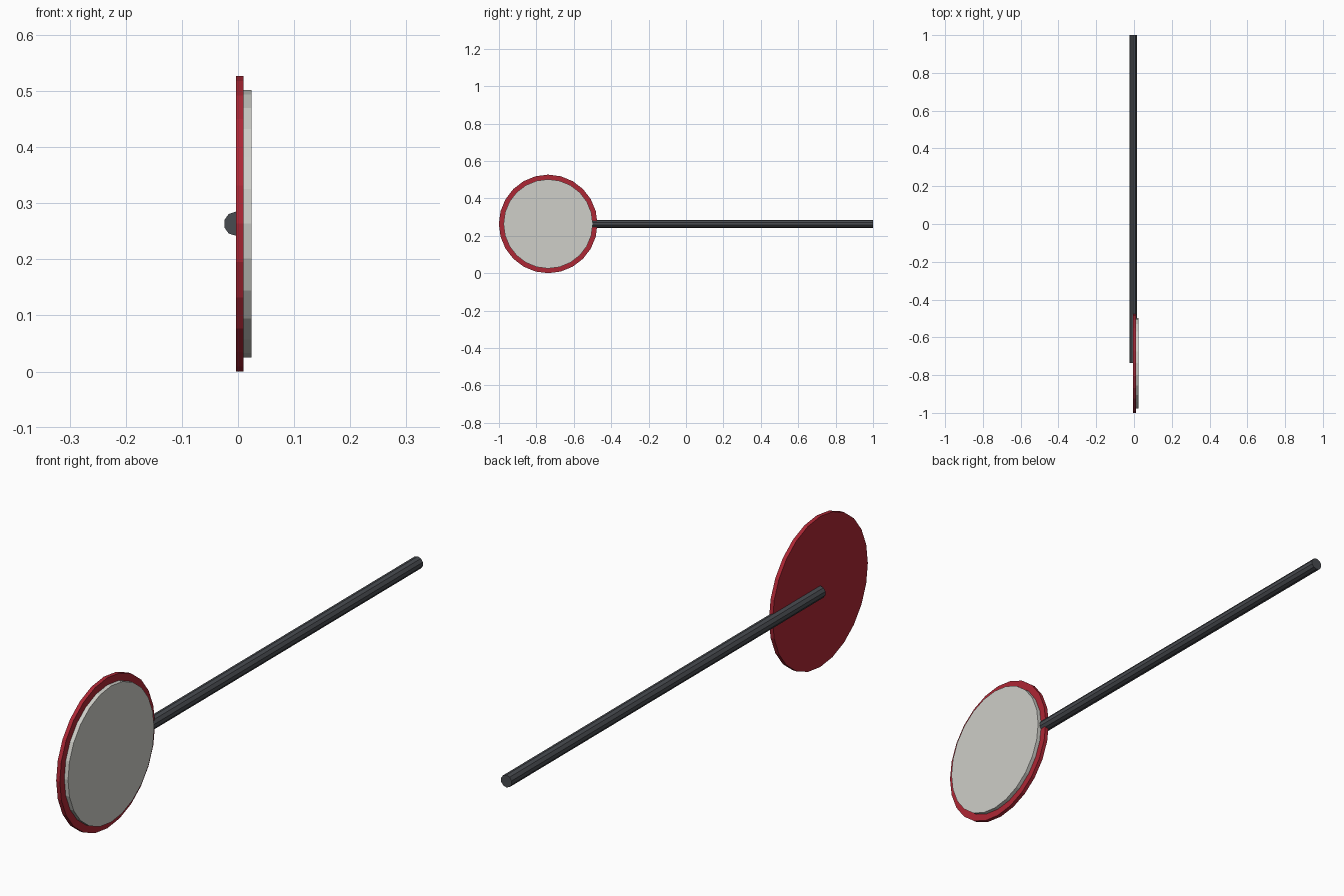
import bpy, bmesh
from math import sin, cos, pi

if "Cube" in bpy.data.objects:
    bpy.data.objects.remove(bpy.data.objects["Cube"])

CY, CZ = -0.737, 0.2635   # centre of the sign disc


def prism(name, ring, sweep, color):
    """Flat-shaded closed prism: a ring of points swept along a vector."""
    bm = bmesh.new()
    face = bm.faces.new([bm.verts.new(p) for p in ring])
    ext = bmesh.ops.extrude_face_region(bm, geom=[face], use_keep_orig=True)
    top = [v for v in ext["geom"] if isinstance(v, bmesh.types.BMVert)]
    bmesh.ops.translate(bm, verts=top, vec=sweep)
    bmesh.ops.recalc_face_normals(bm, faces=bm.faces)
    me = bpy.data.meshes.new(name)
    bm.to_mesh(me)
    bm.free()
    mat = bpy.data.materials.new(name + "_paint")
    mat.diffuse_color = (*color, 1)
    mat.use_nodes = True
    mat.node_tree.nodes["Principled BSDF"].inputs["Base Color"].default_value = mat.diffuse_color
    me.materials.append(mat)
    ob = bpy.data.objects.new(name, me)
    bpy.context.collection.objects.link(ob)
    return ob


def disc(name, radius, x0, x1, color, n=24):
    ring = [(x0, CY + radius * cos(2 * pi * i / n), CZ + radius * sin(2 * pi * i / n))
            for i in range(n)]
    return prism(name, ring, (x1 - x0, 0, 0), color)


# Red backing disc and the pale face plate on its front
disc("sign_backing", 0.2635, -0.004, 0.010, (0.42, 0.02, 0.035))
disc("sign_face", 0.2385, 0.010, 0.0243, (0.62, 0.62, 0.58))

# Ten-sided rod running from the disc centre, half sunk into the backing
R = 0.0214
rod = [(-0.004 + R * sin(2 * pi * i / 10), CY, CZ + R * cos(2 * pi * i / 10))
       for i in range(10)]
prism("handle_rod", rod, (0, 1 - CY, 0), (0.065, 0.07, 0.08))
